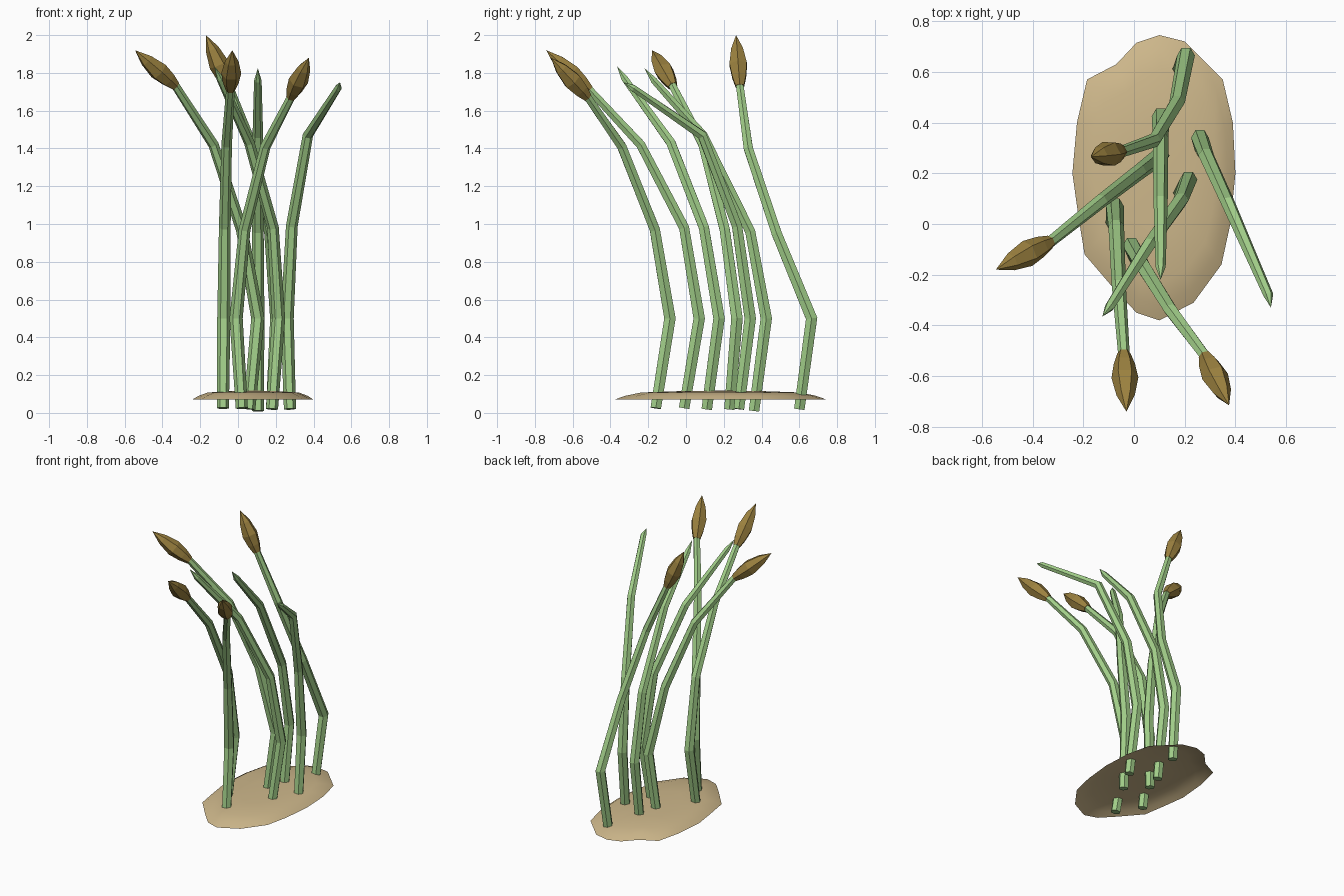
import bpy, bmesh, math
from mathutils import Vector

if "Cube" in bpy.data.objects:
    bpy.data.objects.remove(bpy.data.objects["Cube"])


def material(name, rgb):
    m = bpy.data.materials.new(name)
    m.diffuse_color = (*rgb, 1)
    m.use_nodes = True
    m.node_tree.nodes["Principled BSDF"].inputs["Base Color"].default_value = m.diffuse_color
    return m


GREEN = material("stem_green", (0.36, 0.62, 0.25))
BROWN = material("seed_brown", (0.33, 0.22, 0.05))
SAND = material("sand", (0.62, 0.48, 0.26))


def add_object(name, bm, mat):
    bmesh.ops.recalc_face_normals(bm, faces=bm.faces)
    me = bpy.data.meshes.new(name)
    bm.to_mesh(me)
    bm.free()
    me.materials.append(mat)
    ob = bpy.data.objects.new(name, me)
    bpy.context.collection.objects.link(ob)
    return ob


def sweep(name, path, radii, mat, sides=6):
    """Faceted tube along a path; a zero radius makes a pointed end."""
    pts = [Vector(p) for p in path]
    bm = bmesh.new()
    rings = []
    for i, (p, r) in enumerate(zip(pts, radii)):
        t = Vector()
        if i > 0:
            t += (p - pts[i - 1]).normalized()
        if i < len(pts) - 1:
            t += (pts[i + 1] - p).normalized()
        t.normalize()
        u = (Vector((1, 0, 0)) - t * t.x).normalized()
        v = t.cross(u)
        if r == 0:
            rings.append([bm.verts.new(p)])
        else:
            rings.append([bm.verts.new(p + r * (math.cos(a) * u + math.sin(a) * v))
                          for a in (math.tau * k / sides for k in range(sides))])
    for a, b in zip(rings, rings[1:]):
        for k in range(sides):
            n = (k + 1) % sides
            if len(b) == 1:
                bm.faces.new((a[k], a[n], b[0]))
            else:
                bm.faces.new((a[k], a[n], b[n], b[k]))
    for end in (rings[0], rings[-1]):
        if len(end) > 1:
            bm.faces.new(end)
    return add_object(name, bm, mat)


# Stems that carry a seed head: path from the ground up, last point is the head tip
headed = [
    [(0.06, 0.23, 0.02), (0.105, 0.27, 0.5), (0.02, 0.205, 0.97), (-0.13, 0.09, 1.42),
     (-0.33, -0.07, 1.73), (-0.545, -0.18, 1.92)],
    [(0.18, 0.60, 0.02), (0.205, 0.665, 0.5), (0.17, 0.48, 0.95), (0.08, 0.33, 1.40),
     (-0.05, 0.285, 1.73), (-0.17, 0.265, 2.0)],
    [(-0.08, -0.01, 0.025), (-0.075, 0.07, 0.5), (-0.07, -0.01, 0.98), (-0.06, -0.24, 1.42),
     (-0.04, -0.51, 1.71), (-0.03, -0.74, 1.92)],
    [(0.02, -0.16, 0.025), (-0.01, -0.085, 0.5), (0.035, -0.165, 0.97), (0.145, -0.34, 1.41),
     (0.28, -0.52, 1.67), (0.375, -0.715, 1.88)],
]
for i, path in enumerate(headed, 1):
    base, tip = Vector(path[-2]), Vector(path[-1])
    sweep(f"headed_stem_{i}", path[:-1] + [base.lerp(tip, 0.1)],
          [0.032, 0.035, 0.031, 0.028, 0.023, 0.02], GREEN)
    sweep(f"seed_head_{i}", [base.lerp(tip, f) for f in (0, 0.18, 0.42, 0.72, 1)],
          [0.026, 0.042, 0.053, 0.036, 0.0], BROWN)

# Bare stems ending in a point
bare = [
    [(0.275, 0.28, 0.02), (0.26, 0.34, 0.5), (0.285, 0.27, 0.99), (0.37, 0.085, 1.47),
     (0.53, -0.28, 1.72), (0.54, -0.33, 1.75)],
    [(0.105, 0.36, 0.01), (0.105, 0.425, 0.5), (0.105, 0.34, 0.96), (0.105, 0.09, 1.47),
     (0.105, -0.17, 1.76), (0.105, -0.22, 1.825)],
    [(0.18, 0.11, 0.02), (0.215, 0.175, 0.5), (0.185, 0.095, 0.98), (0.06, -0.08, 1.43),
     (-0.095, -0.325, 1.77), (-0.125, -0.365, 1.835)],
]
for i, path in enumerate(bare, 1):
    sweep(f"bare_stem_{i}", path, [0.032, 0.035, 0.031, 0.028, 0.02, 0.0], GREEN)

# Sand mound: thin open dome with an irregular outline
outline = [(0.10, 0.745), (0.20, 0.72), (0.28, 0.64), (0.35, 0.57), (0.39, 0.40), (0.40, 0.20),
           (0.38, 0.0), (0.345, -0.16), (0.235, -0.31), (0.10, -0.38), (0.01, -0.35),
           (-0.075, -0.26), (-0.195, -0.12), (-0.22, 0.035), (-0.243, 0.20), (-0.225, 0.40),
           (-0.185, 0.57), (-0.07, 0.63), (0.01, 0.715)]
cx, cy = 0.09, 0.19
bm = bmesh.new()
rings = [[bm.verts.new((cx + (x - cx) * s, cy + (y - cy) * s, z)) for x, y in outline]
         for s, z in ((1, 0.07), (0.9, 0.09), (0.75, 0.108), (0.4, 0.115))]
n = len(outline)
for a, b in zip(rings, rings[1:]):
    for k in range(n):
        bm.faces.new((a[k], a[(k + 1) % n], b[(k + 1) % n], b[k]))
top = bm.verts.new((cx, cy, 0.118))
for k in range(n):
    bm.faces.new((rings[-1][k], rings[-1][(k + 1) % n], top))
mound = add_object("sand_mound", bm, SAND)
if mound.data.polygons[-1].normal.z < 0:
    mound.data.flip_normals()
mound.data.shade_smooth()
